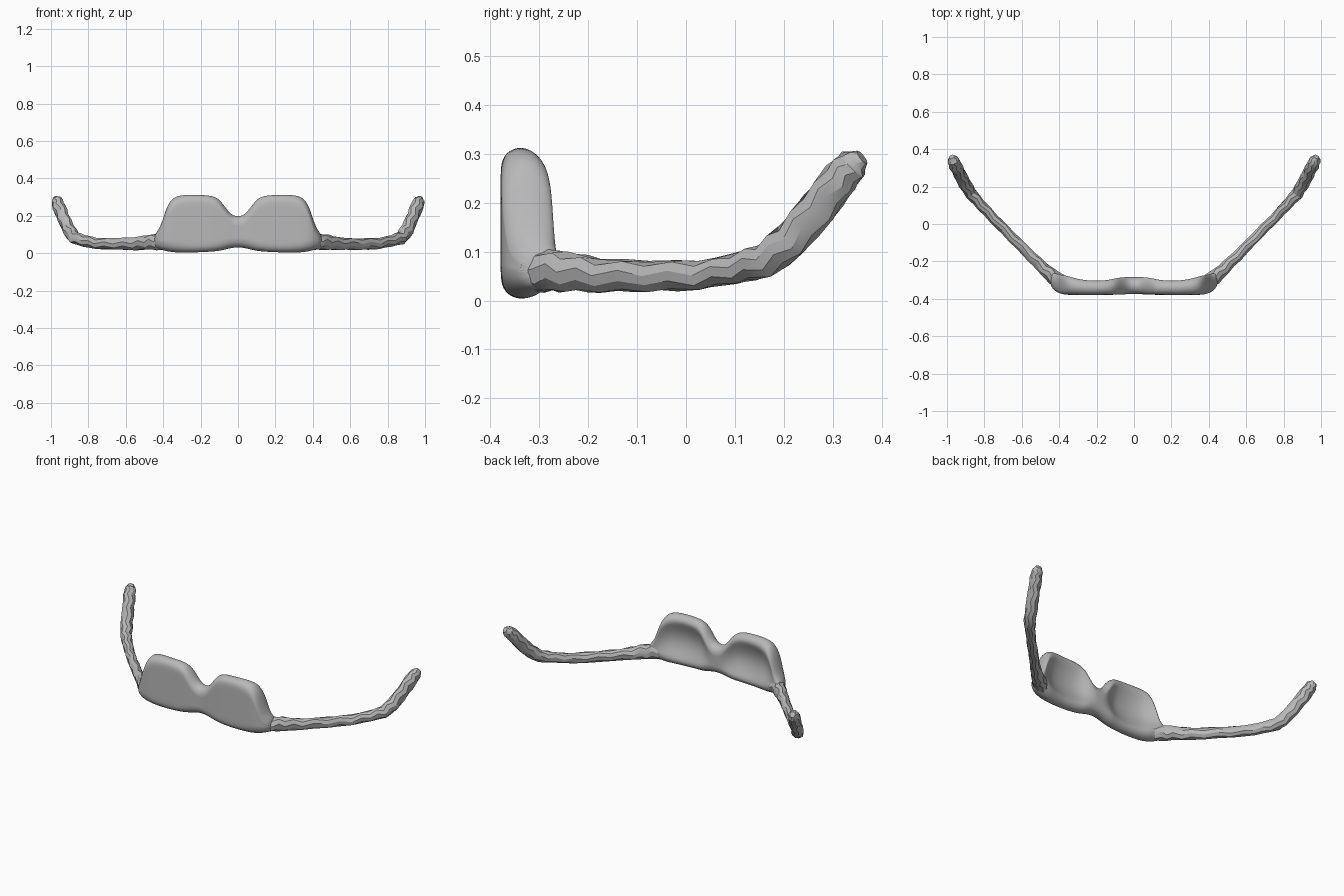
import bpy, bmesh, math, random
from mathutils import Vector

cube = bpy.data.objects.get("Cube")
if cube:
    bpy.data.objects.remove(cube, do_unlink=True)

random.seed(4)
grey = bpy.data.materials.new("plain_grey")
grey.use_nodes = True
COLOR = (0.48, 0.48, 0.48, 1)
grey.diffuse_color = COLOR
grey.node_tree.nodes["Principled BSDF"].inputs["Base Color"].default_value = COLOR


def loft(name, rings):
    """Skin a list of closed rings and cap both ends."""
    bm = bmesh.new()
    loops = [[bm.verts.new(p) for p in ring] for ring in rings]
    n = len(loops[0])
    for a, b in zip(loops, loops[1:]):
        for i in range(n):
            j = (i + 1) % n
            bm.faces.new((a[i], a[j], b[j], b[i]))
    bm.faces.new(loops[0])
    bm.faces.new(loops[-1])
    bmesh.ops.recalc_face_normals(bm, faces=bm.faces)
    mesh = bpy.data.meshes.new(name)
    bm.to_mesh(mesh)
    bm.free()
    mesh.materials.append(grey)
    obj = bpy.data.objects.new(name, mesh)
    bpy.context.collection.objects.link(obj)
    return obj


def shade(obj, angle):
    bpy.ops.object.select_all(action='DESELECT')
    obj.select_set(True)
    bpy.context.view_layer.objects.active = obj
    bpy.ops.object.shade_smooth_by_angle(angle=math.radians(angle))


# Lens panel: upright rounded slab, hollowed behind each lens
# x, bottom, top, front y, back y, hollow depth
columns = [
    (0.0, .030, .198, -.373, -.283, 0), (.035, .027, .206, -.375, -.283, 0),
    (.07, .018, .250, -.377, -.284, .010), (.10, .011, .292, -.378, -.288, .025),
    (.14, .007, .311, -.379, -.298, .034), (.22, .003, .314, -.379, -.303, .034),
    (.30, .002, .314, -.379, -.292, .034), (.345, .003, .302, -.379, -.278, .025),
    (.375, .008, .265, -.377, -.272, .012), (.397, .013, .198, -.371, -.270, 0),
    (.42, .020, .132, -.360, -.265, 0), (.45, .030, .098, -.330, -.250, 0),
]


def slab_ring(x, zb, zt, yf, yb, hollow, runs=7, arc=6):
    yc, hy = (yf + yb) / 2, (yb - yf) / 2
    r = min(hy, (zt - zb) * .4)
    lo, hi = zb + r, zt - r
    ring = []
    for i in range(1, runs):                      # front, upward
        ring.append((x, yf, lo + (hi - lo) * i / runs))
    for i in range(arc + 1):                      # rounded top
        a = math.pi * (1 - i / arc)
        ring.append((x, yc + hy * math.cos(a), hi + r * math.sin(a)))
    for i in range(1, runs):                      # hollowed back, downward
        t = i / runs
        ring.append((x, yb - hollow * math.sin(math.pi * t), hi + (lo - hi) * t))
    for i in range(arc + 1):                      # rounded bottom
        a = -math.pi * i / arc
        ring.append((x, yc + hy * math.cos(a), lo + r * math.sin(a)))
    return ring


full = [(-c[0],) + c[1:] for c in reversed(columns[1:])] + columns
panel = loft("lens_panel", [slab_ring(*c) for c in full])
sub = panel.modifiers.new("smooth", 'SUBSURF')
sub.levels = sub.render_levels = 2
shade(panel, 180)

# Side arms: uneven hand-shaped tubes with upturned ends
# x, y, z, half width, half height
path = [
    (.36, -.325, .055, .036, .038), (.43, -.285, .063, .040, .045),
    (.48, -.240, .058, .033, .041), (.55, -.172, .051, .029, .034),
    (.65, -.072, .050, .027, .031), (.75, .030, .051, .027, .031),
    (.82, .105, .067, .028, .032), (.873, .165, .083, .034, .036),
    (.905, .215, .125, .034, .038), (.933, .270, .190, .033, .038),
    (.957, .315, .250, .034, .038), (.968, .342, .279, .030, .033),
    (.975, .360, .293, .016, .016),
]


def arm(name, side, sides=9):
    pts = []
    for a, b in zip(path, path[1:]):
        pts += [a, tuple((u + v) / 2 for u, v in zip(a, b))]
    pts.append(path[-1])
    rings = []
    for k, p in enumerate(pts):
        before, after = pts[max(k - 1, 0)], pts[min(k + 1, len(pts) - 1)]
        along = (Vector(after[:3]) - Vector(before[:3])).normalized()
        across = along.cross(Vector((0, 0, 1))).normalized()
        up = across.cross(along)
        ring = []
        for i in range(sides):
            a = math.tau * (i + .5 * (k % 2)) / sides
            j = 1 + random.uniform(-.07, .07)
            q = Vector(p[:3]) + (across * p[3] * math.cos(a) + up * p[4] * math.sin(a)) * j
            ring.append((q.x * side, q.y, q.z))
        rings.append(ring)
    shade(loft(name, rings), 28)


arm("left_arm", 1)
arm("right_arm", -1)
